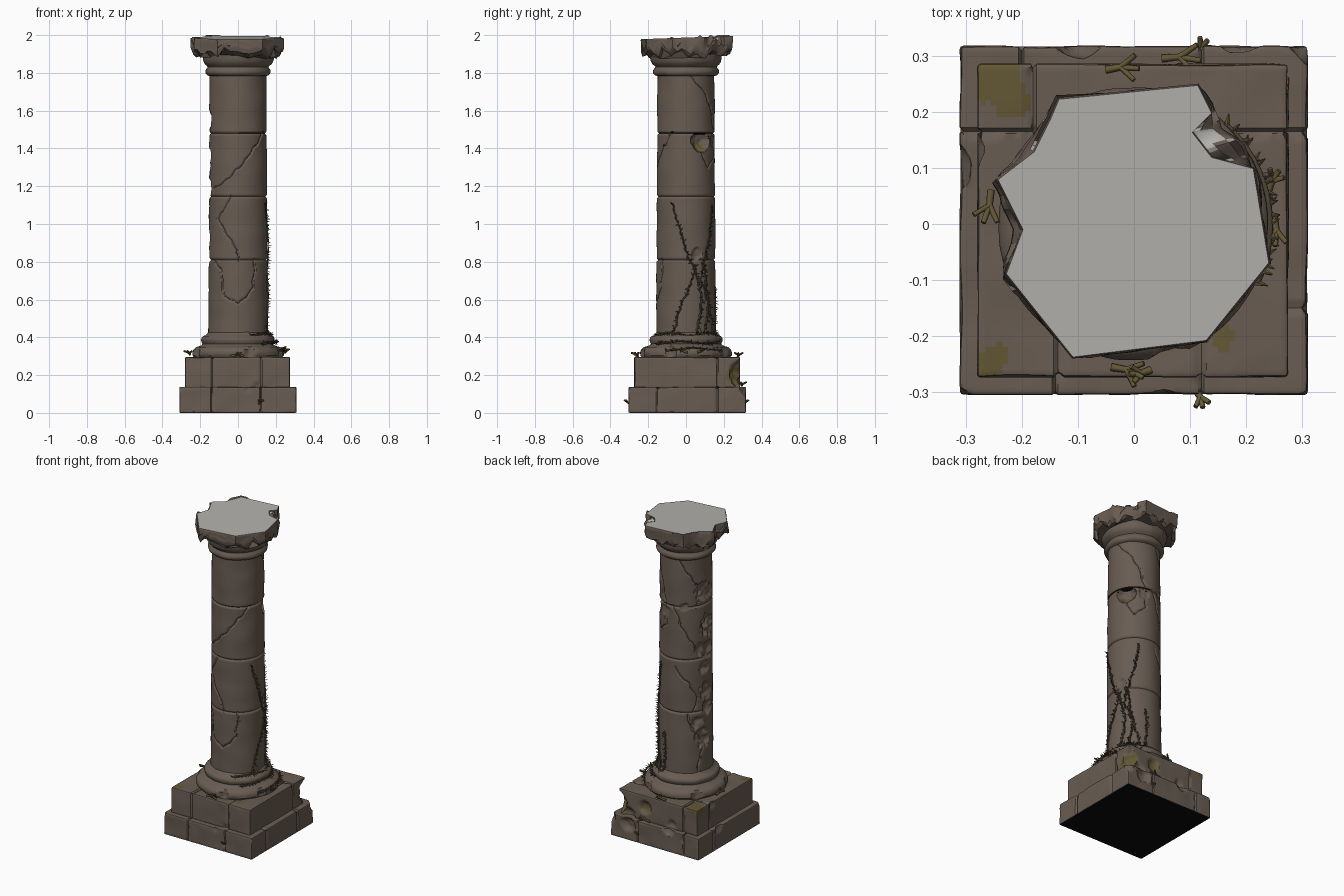
import bpy, bmesh, math, random
from mathutils import Vector, Matrix, noise

if "Cube" in bpy.data.objects:
    bpy.data.objects.remove(bpy.data.objects["Cube"])

random.seed(4)
rad = math.radians


def material(name, *c):
    m = bpy.data.materials.new(name)
    m.diffuse_color = (*c, 1)
    m.use_nodes = True
    m.node_tree.nodes["Principled BSDF"].inputs["Base Color"].default_value = m.diffuse_color
    return m


stone = material("brown stone", 0.14, 0.108, 0.085)
pale = material("pale top stone", 0.45, 0.44, 0.42)
black = material("black underside", 0.003, 0.003, 0.003)
moss = material("ochre moss", 0.125, 0.095, 0.035)
vine = material("dark vine", 0.075, 0.058, 0.038)


def finish(bm, name, mats, rule=None, angle=35):
    bm.normal_update()
    if rule:
        for f in bm.faces:
            f.material_index = rule(f.calc_center_median(), f.normal)
    me = bpy.data.meshes.new(name)
    bm.to_mesh(me)
    bm.free()
    for m in mats:
        me.materials.append(m)
    ob = bpy.data.objects.new(name, me)
    bpy.context.collection.objects.link(ob)
    bpy.ops.object.select_all(action='DESELECT')
    ob.select_set(True)
    bpy.context.view_layer.objects.active = ob
    bpy.ops.object.shade_smooth_by_angle(angle=rad(angle))
    return ob


def carve(p, chips):
    # push points inside a rough ball towards the column axis
    for c, r, ztop in chips:
        q = p - c
        if p.z > ztop or q.length > r * 1.2:
            continue
        r2 = r * (1 + 0.12 * noise.noise(p * 35))
        if q.length < r2:
            d = Vector((-p.x, -p.y, 0)).normalized()
            b = q.dot(d)
            p = p + d * (-b + math.sqrt(b * b + r2 * r2 - q.length_squared))
    return p


def polar(a, r, z):
    return Vector((r * math.cos(rad(a)), r * math.sin(rad(a)), z))


def loft(bm, rings, top=False, bottom=False):
    vs = [[bm.verts.new(p) for p in ring] for ring in rings]
    n = len(vs[0])
    for a, b in zip(vs, vs[1:]):
        for i in range(n):
            j = (i + 1) % n
            bm.faces.new((a[i], a[j], b[j], b[i]))
    if top:
        bm.faces.new(vs[-1])
    if bottom:
        bm.faces.new(vs[0][::-1])


def lathe(name, profile, seg, mats, shape, rule=None):
    bm = bmesh.new()
    loft(bm, [[shape(360 * i / seg, r, z) for i in range(seg)] for r, z in profile])
    return finish(bm, name, mats, rule)


# shaft: drums with joints, cracks and scooped chips
joints = (0.81, 1.145, 1.48)
cracks = [[(-30, 1.48), (-78, 1.33), (-108, 1.24), (-148, 1.18)],
          [(-105, 1.14), (-135, 1.03), (-113, 0.95), (-92, 0.87), (-90, 0.81)],
          [(-55, 0.81), (-58, 0.66), (-90, 0.58), (-117, 0.62), (-125, 0.76), (-140, 0.79)],
          [(12, 1.78), (40, 1.70), (60, 1.62), (75, 1.50)],
          [(110, 1.78), (130, 1.68), (160, 1.60), (150, 1.48)],
          [(95, 1.48), (120, 1.33), (145, 1.22), (170, 1.15)],
          [(100, 1.10), (135, 0.98), (150, 0.90), (140, 0.81)],
          [(125, 0.80), (140, 0.70), (165, 0.60), (150, 0.43)],
          [(70, 1.48), (80, 1.36), (50, 1.30), (25, 1.40)]]
segments = [(Vector((a[0] * 0.0027, a[1])), Vector((b[0] * 0.0027, b[1])))
            for c in cracks for a, b in zip(c, c[1:])]


def scoop(a, z, size, depth, ztop=9):
    return polar(a, 0.154 + size - depth, z), size, ztop


shaft_chips = [scoop(32, 1.44, 0.06, 0.05, 1.478), scoop(165, 1.57, 0.10, 0.028),
               scoop(185, 1.55, 0.09, 0.02), scoop(178, 1.34, 0.15, 0.022),
               scoop(160, 1.20, 0.07, 0.025), scoop(182, 1.18, 0.09, 0.025),
               scoop(170, 1.08, 0.08, 0.018), scoop(175, 0.93, 0.11, 0.022),
               scoop(178, 0.82, 0.07, 0.022), scoop(165, 0.64, 0.12, 0.022),
               scoop(150, 0.74, 0.06, 0.018), scoop(72, 1.44, 0.06, 0.014, 1.478),
               scoop(22, 0.84, 0.05, 0.015), scoop(120, 1.48, 0.05, 0.014)]


def shaft_shape(a, r, z):
    a = a - 360 if a > 200 else a
    p2 = Vector((a * 0.0027, z))
    w = Vector((noise.noise(Vector((p2.x, z, 0)) * 18), noise.noise(Vector((p2.x, z, 5)) * 18)))
    p2 = p2 + w * 0.012
    d = 1
    for s, e in segments:
        if min(s.y, e.y) - 0.01 < p2.y < max(s.y, e.y) + 0.01:
            t = max(0, min(1, (p2 - s).dot(e - s) / (e - s).length_squared))
            d = min(d, (p2 - s - (e - s) * t).length)
    r -= 0.008 * max(0, 1 - d / 0.007)
    p = polar(a, r, z)
    r += 0.003 * noise.noise(p * 9)
    return carve(polar(a, r, z), shaft_chips)


def shaft_rule(c, n):
    if n.z < -0.6 and 1.40 < c.z < 1.49 and c.x > 0:
        return 1
    return 2 if (c - polar(30, 0.12, 1.40)).length < 0.035 else 0


rings = []
for i in range(277):
    z = 0.41 + i * 0.005
    g = max([0] + [1 - abs(z - j) / 0.008 for j in joints])
    rings.append((0.158 - 0.008 * (z - 0.41) / 1.38 - 0.008 * g, z))
lathe("shaft", rings, 190, [stone, black, moss], shaft_shape, shaft_rule)


# moulded foot and capital
def worn(chips):
    def shape(a, r, z):
        p = polar(a, r, z)
        return carve(polar(a, r + 0.004 * noise.noise(p * 14), z), chips)
    return shape


foot = [(.19, .285), (.232, .293), (.242, .305), (.243, .32), (.238, .335), (.224, .348),
        (.202, .354), (.191, .359), (.186, .366), (.191, .375), (.194, .386), (.192, .397),
        (.184, .406), (.172, .411), (.165, .417), (.160, .425), (.150, .43)]
lathe("foot_moulding", foot, 120, [stone],
      worn([(polar(a, 0.265, 0.32), 0.04, 9) for a in (-20, 60, 140, 205, -75)]))
neck = [(.145, 1.782), (.163, 1.787), (.171, 1.795), (.174, 1.806), (.171, 1.817), (.164, 1.825),
        (.161, 1.832), (.166, 1.838), (.176, 1.846), (.183, 1.858), (.187, 1.872),
        (.188, 1.888), (.190, 1.90), (.187, 1.912), (.15, 1.92)]
lathe("capital_moulding", neck, 120, [stone], worn([(polar(170, 0.2, 1.85), 0.04, 9)]))

# broken top slab: lower and upper outlines blended through layers
low = [(-.14, .225), (.115, .245), (.14, .215), (.155, .17), (.195, .14), (.22, .09), (.243, -.07),
       (.13, -.21), (-.11, -.24), (-.235, -.10), (-.215, -.01), (-.25, .07), (-.20, .14), (-.16, .18)]
high = [(-.135, .225), (.115, .25), (.14, .20), (.105, .165), (.14, .12), (.215, .10), (.243, -.07),
        (.13, -.21), (-.11, -.24), (-.23, -.09), (-.20, -.01), (-.245, .08), (-.18, .13), (-.15, .19)]


def dense(pts, n=7):
    pts = [Vector((*p, 0)) for p in pts][::-1]
    return [a.lerp(b, k / n) for a, b in zip(pts, pts[1:] + pts[:1]) for k in range(n)]


bm = bmesh.new()
layers = []
for z, t, s in ((1.905, 0, .9), (1.912, 0, .97), (1.925, 0, 1), (1.94, .1, 1), (1.955, .3, 1),
                (1.97, .75, 1), (1.981, 1, 1), (1.987, 1, .988)):
    ring = []
    for a, b in zip(dense(low), dense(high)):
        p = a.lerp(b, t) * s
        p.z = z + 0.035 * p.y * (z - 1.905) / 0.08
        p *= 1 + 0.03 * noise.noise(p * 22) if z < 1.98 else 1
        p.z = min(p.z, 2)
        ring.append(p)
    layers.append(ring)
loft(bm, layers, True, True)
bmesh.ops.recalc_face_normals(bm, faces=bm.faces)
finish(bm, "top_slab", [stone, pale], lambda c, n: int(n.z > 0.75 and c.z > 1.965), 30)


# stepped plinth blocks: sliced boxes with grooves, wear and chips
def block(name, lo, hi, grooves, chips, mats, rule):
    lo, hi = Vector(lo), Vector(hi)
    bm = bmesh.new()
    size = hi - lo
    bmesh.ops.create_cube(bm, size=1, matrix=Matrix.Translation((lo + hi) / 2)
                          @ Matrix.Diagonal((*size, 1)))
    bmesh.ops.bevel(bm, geom=bm.edges[:], offset=0.007, segments=2, affect='EDGES', profile=0.5)
    for ax in range(3):
        n = int(size[ax] / 0.01)
        cuts = [lo[ax] + size[ax] * (k + 0.5) / n for k in range(n)]
        for v in cuts + [g[1] for g in grooves if g[0] == ax]:
            co, no = Vector(), Vector()
            co[ax], no[ax] = v, 1
            bmesh.ops.bisect_plane(bm, geom=bm.verts[:] + bm.edges[:] + bm.faces[:],
                                   plane_co=co, plane_no=no, dist=1e-5)
    bm.normal_update()
    moved = []
    for v in bm.verts:
        p = v.co.copy()
        d = 0.006 * max(0, noise.noise(p * 9) + 0.2)
        for ax, val, other, side in grooves:
            wobble = 0.004 * noise.noise(p * 20)
            if p[other] * side > 0.02 and abs(p[ax] - val - wobble) < 0.004:
                d += 0.008
        if p.z > 0.005:
            p -= v.normal * d
            p = carve(p, chips)
        moved.append(p)
    for v, p in zip(bm.verts, moved):
        v.co = p
    return finish(bm, name, mats, rule, 40)


V = Vector
block("lower_plinth", (-.311, -.305, 0), (.31, .318, .138),
      [(0, -.14, 1, -1), (0, .12, 1, -1), (1, .165, 0, -1), (1, .165, 0, 1), (1, -.15, 0, 1),
       (0, -.2, 1, 1), (0, .12, 1, 1)],
      [(V((.19, .35, .10)), .06, 9), (V((.33, .34, .13)), .06, 9), (V((-.10, .34, .14)), .045, 9),
       (V((-.33, -.33, .14)), .045, 9), (V((.05, -.34, .13)), .045, 9), (V((-.34, .10, .13)), .05, 9),
       (V((.33, -.33, .13)), .04, 9)],
      [stone, black], lambda c, n: int(n.z < -0.8 and c.z < 0.01))
patches = [(V((-.25, .255, .298)), .045), (V((-.215, .225, .298)), .04), (V((-.255, -.245, .298)), .03),
           (V((.16, -.20, .298)), .022), (V((.25, .25, .20)), .05), (V((.09, .27, .22)), .035)]


def mossy(c, n):
    w = 1 + 0.5 * noise.noise(c * 30)
    return int(any((c - p).length < r * w for p, r in patches))


block("upper_plinth", (-.28, -.274, .13), (.276, .286, .297),
      [(0, -.135, 1, -1), (0, .12, 1, -1), (1, .165, 0, -1), (1, .165, 0, 1), (0, -.18, 1, 1)],
      [(V((.30, .31, .21)), .085, .28), (V((.09, .31, .22)), .05, 9), (V((-.31, .13, .28)), .045, 9),
       (V((-.10, .31, .16)), .04, 9), (V((.10, -.30, .14)), .035, 9), (V((.20, .31, .15)), .05, 9)],
      [stone, moss], mossy)


# creeping stems, built as round tubes
def tubes(name, lines, radius, mat):
    cu = bpy.data.curves.new(name, 'CURVE')
    cu.dimensions, cu.bevel_depth, cu.bevel_resolution, cu.use_fill_caps = '3D', radius, 1, True
    for pts in lines:
        s = cu.splines.new('POLY')
        s.points.add(len(pts) - 1)
        for k, p in enumerate(pts):
            s.points[k].co = (*p, 1)
            s.points[k].radius = 1 - 0.5 * k / len(pts)
    cu.materials.append(mat)
    ob = bpy.data.objects.new(name, cu)
    bpy.context.collection.objects.link(ob)
    bpy.ops.object.select_all(action='DESELECT')
    ob.select_set(True)
    bpy.context.view_layer.objects.active = ob
    bpy.ops.object.convert(target='MESH')


paths = [[(22, .43), (32, .60), (20, .75), (0, .85), (-15, 1.0), (-28, 1.12)],
         [(62, .42), (56, .50), (42, .65), (37, .80), (52, .95), (62, 1.11)],
         [(-25, .42), (-12, .55), (8, .68), (22, .79)], [(72, .42), (78, .52), (74, .68)],
         [(40, .42), (48, .58), (30, .70), (36, .82)],
         [(-65, .41), (-30, .425), (5, .41), (40, .425), (75, .41)],
         [(-50, .365), (-10, .38), (30, .365), (65, .38)], [(-25, .33), (10, .345), (50, .33)]]


def surface(z):
    return 0.156 if z > .43 else 0.168 if z > .405 else 0.195 if z > .355 else 0.24


stems, leaves = [], bmesh.new()
for path in paths:
    line = []
    for (a0, z0), (a1, z1) in zip(path, path[1:]):
        n = max(3, int(math.hypot((a1 - a0) * .003, z1 - z0) / 0.012))
        for k in range(n):
            a = a0 + (a1 - a0) * k / n + random.uniform(-2, 2)
            z = z0 + (z1 - z0) * k / n
            p = polar(a, surface(z) + 0.003, z)
            line.append(p)
            # little pointed leaves
            for _ in range(2 if z < .43 else 1):
                d = (polar(a, 1, 0) + V([random.uniform(-1, 1) for _ in range(3)])).normalized()
                bmesh.ops.create_cone(leaves, segments=4, radius1=0.006, radius2=0.001, depth=0.022,
                                      cap_ends=True, matrix=Matrix.Translation(p + d * 0.009)
                                      @ d.to_track_quat('Z', 'Y').to_matrix().to_4x4()
                                      @ Matrix.Diagonal((1, 0.5, 1, 1)))
    stems.append(line)
tubes("vine_stems", stems, 0.006, vine)
finish(leaves, "vine_leaves", [vine, moss], lambda c, n: int(c.z < .43 and noise.noise(c * 25) > 0.05))

# small forked twigs on the plinth ledges
twigs = []
for x, y, z, a, s in ((-.05, .275, .30, 10, .06), (-.04, -.255, .30, -10, .06), (.05, .295, .145, 5, .07),
                      (.11, .30, .05, 60, .035), (.11, -.295, .05, -60, .035), (-.255, .06, .31, -95, .06),
                      (.25, .01, .32, -80, .05), (.03, -.26, .30, 200, .04), (.24, .06, .32, 70, .04)):
    o = V((x, y, z))
    mid = o + polar(a, s * 0.45, 0.006)
    for fork in (-55, -15, 30):
        twigs.append([o, mid, mid + polar(a + fork, s * 0.55, 0.012)])
tubes("ledge_twigs", twigs, 0.007, moss)
